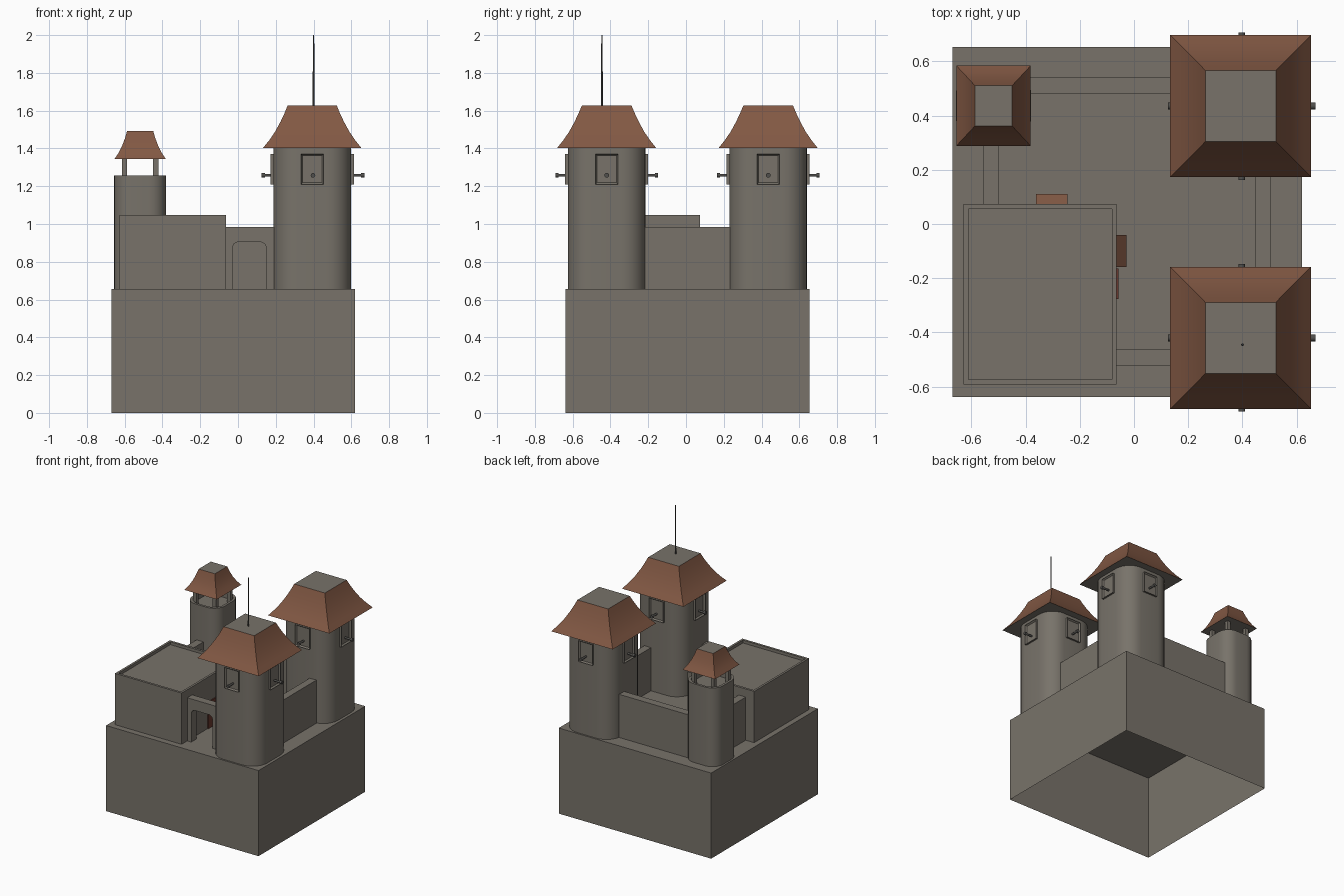
import bpy, bmesh, math
from mathutils import Matrix, Vector

if "Cube" in bpy.data.objects:
    bpy.data.objects.remove(bpy.data.objects["Cube"])


def material(name, col):
    m = bpy.data.materials.new(name)
    m.diffuse_color = (*col, 1)
    m.use_nodes = True
    m.node_tree.nodes["Principled BSDF"].inputs["Base Color"].default_value = m.diffuse_color
    return m


STONE = material("grey stone", (0.188, 0.171, 0.144))
TILE = material("brown roof tile", (0.223, 0.098, 0.057))
DOOR = material("red brown door", (0.14, 0.04, 0.028))
IRON = material("dark iron", (0.08, 0.078, 0.072))


def finish(bm, name, *mats, smooth=False):
    if not smooth == "open":
        bmesh.ops.recalc_face_normals(bm, faces=bm.faces[:])
    me = bpy.data.meshes.new(name)
    bm.to_mesh(me)
    bm.free()
    for m in mats:
        me.materials.append(m)
    ob = bpy.data.objects.new(name, me)
    bpy.context.collection.objects.link(ob)
    if smooth is True:
        bpy.ops.object.select_all(action='DESELECT')
        bpy.context.view_layer.objects.active = ob
        ob.select_set(True)
        bpy.ops.object.shade_smooth_by_angle(angle=math.radians(35))
        ob.select_set(False)
    return ob


def outline(hx, hy, r, segs=7):
    """Rectangle outline with round corners of radius r."""
    if r == 0:
        return [(hx, hy), (-hx, hy), (-hx, -hy), (hx, -hy)]
    pts = []
    for k, (sx, sy) in enumerate([(1, 1), (-1, 1), (-1, -1), (1, -1)]):
        for i in range(segs + 1):
            a = (k + i / segs) * math.pi / 2
            pts.append((sx * (hx - r) + r * math.cos(a), sy * (hy - r) + r * math.sin(a)))
    return pts


def loft(name, c, rings, *mats, bottom=True, smooth=False):
    """Skin stacked rings (hx, hy, corner radius, z); flat end caps take the last material."""
    bm = bmesh.new()
    loops = [[bm.verts.new((c[0] + x, c[1] + y, z)) for x, y in outline(hx, hy, r)]
             for hx, hy, r, z in rings]
    for a, b in zip(loops, loops[1:]):
        for i in range(len(a)):
            j = (i + 1) % len(a)
            bm.faces.new((a[i], a[j], b[j], b[i]))
    caps = [bm.faces.new(loops[-1])]
    if bottom:
        caps.append(bm.faces.new(loops[0][::-1]))
    for f in caps:
        f.material_index = len(mats) - 1
    return finish(bm, name, *mats, smooth=smooth)


def box(name, x0, x1, y0, y1, z0, z1, mat, **kw):
    hx, hy = (x1 - x0) / 2, (y1 - y0) / 2
    return loft(name, (x0 + hx, y0 + hy), [(hx, hy, 0, z0), (hx, hy, 0, z1)], mat, **kw)


def extrude(name, pts, vec, mat):
    """Extrude a flat polygon along a vector."""
    bm = bmesh.new()
    f = bm.faces.new([bm.verts.new(p) for p in pts])
    new = bmesh.ops.extrude_face_region(bm, geom=[f], use_keep_orig=True)
    bmesh.ops.translate(bm, vec=vec, verts=[v for v in new['geom'] if isinstance(v, bmesh.types.BMVert)])
    return finish(bm, name, mat)


FLOOR, WALL = 0.655, 0.985

# Hollow base, open underneath
box("base", -0.67, 0.62, -0.638, 0.653, 0, FLOOR, STONE, bottom=False)

# Main building with a low parapet
loft("main_building", (-0.346, -0.259),
     [(0.282, 0.332, 0, FLOOR), (0.282, 0.332, 0, 1.047),
      (0.265, 0.314, 0, 1.047), (0.265, 0.314, 0, 1.025)], STONE)

# Curtain walls
box("back_wall", -0.50, 0.30, 0.48, 0.54, FLOOR, WALL, STONE)
box("right_wall", 0.447, 0.503, -0.30, 0.30, FLOOR, WALL, STONE)
box("left_wall", -0.557, -0.498, 0.06, 0.36, FLOOR, WALL, STONE)

# Front wall with its gateway
gate = [(-0.064, FLOOR), (-0.03, FLOOR), (-0.03, 0.875), (-0.022, 0.895), (-0.002, 0.905),
        (0.122, 0.905), (0.142, 0.895), (0.15, 0.875), (0.15, FLOOR),
        (0.26, FLOOR), (0.26, WALL), (-0.064, WALL)]
extrude("gate_wall", [(x, -0.522, z) for x, z in gate], (0, 0.06, 0), STONE)

# Side door and two tiled awnings on the building
box("side_door", -0.066, -0.058, -0.276, -0.165, FLOOR, 0.86, DOOR)
extrude("side_awning", [(-0.064, -0.158, 0.93), (-0.028, -0.158, 0.89), (-0.064, -0.158, 0.89)],
        (0, 0.118, 0), TILE)
extrude("back_awning", [(-0.362, 0.073, 0.93), (-0.362, 0.11, 0.89), (-0.362, 0.073, 0.89)],
        (0.117, 0, 0), TILE)


def barrel(name, c, turn):
    """Small gun barrel with a flared muzzle, pointing out along +x before turning."""
    bm = bmesh.new()
    for r, x0, x1 in [(0.0075, 0.18, 0.26), (0.0125, 0.255, 0.272)]:
        m = Matrix.Translation(((x0 + x1) / 2, 0, 0)) @ Matrix.Rotation(math.pi / 2, 4, 'Y')
        bmesh.ops.create_cone(bm, cap_ends=True, segments=12, radius1=r, radius2=r,
                              depth=x1 - x0, matrix=m)
    bm.transform(Matrix.Translation(c) @ Matrix.Rotation(turn, 4, 'Z'))
    finish(bm, name, IRON, smooth=True)


def shutter(name, c, turn):
    """Window surround: a proud frame around a recessed panel."""
    bm = bmesh.new()
    bmesh.ops.create_cube(bm, size=1, matrix=Matrix.Translation((0.205, 0, 1.29)) @
                          Matrix.Diagonal((0.03, 0.12, 0.16, 1)))
    front = [f for f in bm.faces if f.normal.x > 0.9]
    bmesh.ops.inset_region(bm, faces=front, thickness=0.012, depth=0)
    bmesh.ops.translate(bm, vec=(-0.012, 0, 0), verts=front[0].verts)
    bm.transform(Matrix.Translation(c) @ Matrix.Rotation(turn, 4, 'Z'))
    finish(bm, name, STONE)


# Two large towers on the right
for side, y in [("front", -0.42), ("back", 0.435)]:
    c = (0.393, y)
    loft(side + "_tower", c, [(0.206, 0.206, 0.126, FLOOR), (0.206, 0.206, 0.126, 1.41)],
         STONE, smooth=True)
    loft(side + "_tower_roof", c,
         [(0.26, 0.262, 0, 1.403), (0.227, 0.229, 0, 1.444), (0.197, 0.199, 0, 1.488),
          (0.167, 0.169, 0, 1.543), (0.146, 0.148, 0, 1.588), (0.13, 0.131, 0, 1.628)],
         TILE, STONE, smooth=True)
    for k in range(4):
        shutter(f"{side}_window_{k}", (c[0], y, 0), k * math.pi / 2)
        barrel(f"{side}_gun_{k}", (0.397, y, 1.258), k * math.pi / 2)

# Flagpole on the front tower
loft("flagpole", (0.4, -0.445), [(0.005, 0.005, 0.005, 1.62), (0.0035, 0.0035, 0.0035, 2.0)],
     IRON, smooth=True)

# Small open watch tower at the back left
c = (-0.518, 0.436)
loft("watch_tower", c, [(0.138, 0.142, 0.09, FLOOR), (0.138, 0.142, 0.09, 1.257),
                        (0.12, 0.124, 0.078, 1.257), (0.12, 0.124, 0.078, 1.22)],
     STONE, smooth=True)
for sx in (-1, 1):
    for sy in (-1, 1):
        x, y = c[0] + sx * 0.083, c[1] + sy * 0.087
        box("watch_tower_post", x - 0.014, x + 0.014, y - 0.014, y + 0.014, 1.22, 1.35, STONE)
loft("watch_tower_roof", c,
     [(0.137, 0.148, 0, 1.343), (0.115, 0.124, 0, 1.375), (0.095, 0.103, 0, 1.415),
      (0.08, 0.087, 0, 1.455), (0.069, 0.074, 0, 1.493)], TILE, STONE, smooth=True)
